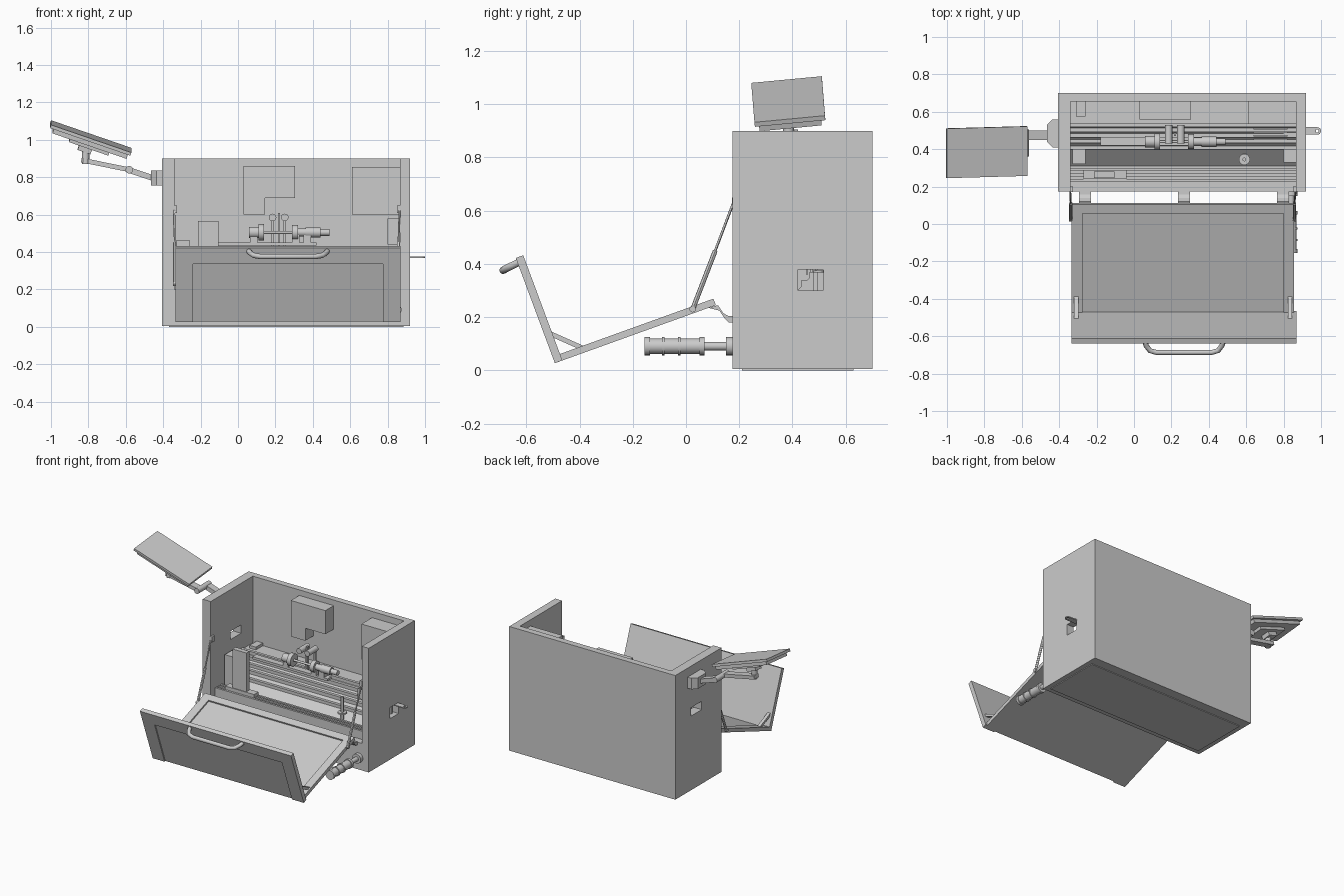
import bpy, bmesh, math
from mathutils import Vector, Matrix

if "Cube" in bpy.data.objects:
    bpy.data.objects.remove(bpy.data.objects["Cube"])


def make(name, bm, smooth=False):
    bmesh.ops.recalc_face_normals(bm, faces=bm.faces)
    me = bpy.data.meshes.new(name)
    bm.to_mesh(me)
    bm.free()
    ob = bpy.data.objects.new(name, me)
    bpy.context.collection.objects.link(ob)
    if smooth:
        bpy.context.view_layer.objects.active = ob
        ob.select_set(True)
        bpy.ops.object.shade_smooth_by_angle()
        ob.select_set(False)
    return ob


def prism(name, pts, a, b, axis='x'):
    """Extrude a profile: yz along x, xz along y, xy along z."""
    bm = bmesh.new()
    at = {'x': lambda p, t: (t, p[0], p[1]), 'y': lambda p, t: (p[0], t, p[1]),
          'z': lambda p, t: (p[0], p[1], t)}[axis]
    r = [[bm.verts.new(at(p, t)) for p in pts] for t in (a, b)]
    n = len(pts)
    bm.faces.new(r[0])
    bm.faces.new(r[1])
    for i in range(n):
        j = (i + 1) % n
        bm.faces.new((r[0][i], r[0][j], r[1][j], r[1][i]))
    return make(name, bm)


def box(name, x0, x1, y0, y1, z0, z1):
    return prism(name, [(x0, y0), (x1, y0), (x1, y1), (x0, y1)], z0, z1, 'z')


def strip(p, q, t):
    """Profile of a slab from p to q, thickness t on its left side."""
    p, q = Vector(p), Vector(q)
    d = (q - p).normalized()
    n = Vector((-d.y, d.x)) * t
    return [p, q, q + n, p + n]


def rod(name, p, q, r, n=20):
    p, q = Vector(p), Vector(q)
    d = q - p
    bm = bmesh.new()
    m = Matrix.Translation((p + q) / 2) @ d.to_track_quat('Z', 'Y').to_matrix().to_4x4()
    bmesh.ops.create_cone(bm, cap_ends=True, segments=n, radius1=r, radius2=r, depth=d.length, matrix=m)
    return make(name, bm, True)


def cut(ob, *dims):
    c = box('hole_cutter', *dims)
    c.hide_render = True
    c.hide_set(True)
    m = ob.modifiers.new('hole', 'BOOLEAN')
    m.operation, m.object, m.solver = 'DIFFERENCE', c, 'EXACT'


# Cabinet shell, open at top and front, with a slanted bed inside
left = box('left_wall', -.405, -.34, .175, .70, .005, .90)
right = box('right_wall', .865, .92, .175, .70, .005, .90)
cut(left, -.5, -.3, .40, .52, .54, .60)
cut(right, .8, 1, .42, .515, .30, .38)
box('back_wall', -.34, .865, .655, .70, .005, .90)
prism('machine_bed', [(.175, .005), (.655, .005), (.655, .42), (.53, .42), (.40, .28), (.31, .20), (.175, .20)], -.34, .865)
box('base_plate', -.37, .885, .21, .63, 0, .005)

# Rails on the bed
for i, y in enumerate((.225, .255, .285)):
    box(f'front_rail_{i}', -.34, .865, y, y + .015, .20, .26)
for i, (y, z) in enumerate(((.41, .30), (.445, .34), (.475, .37), (.505, .405), (.53, .43))):
    box(f'bed_rail_{i}', -.34, .865, y - .012, y + .008, z - .07, z)
for i in range(5):
    y = .45 + .018 * i
    box(f'cover_rib_{i}', .64, .82, y, y + .008, .36, .432)

# Equipment boxes on the inner walls
prism('back_control_box', [(.03, .60), (.145, .60), (.145, .69), (.305, .69), (.305, .86), (.03, .86)], .56, .655, 'y')
box('corner_box', .61, .865, .535, .655, .60, .855)
box('right_motor', .80, .865, .33, .40, .44, .58)
box('left_motor_rear', -.31, -.26, .575, .655, .40, .44)
box('left_motor_front', -.33, -.26, .32, .40, .22, .465)
box('tower_base', -.27, -.04, .24, .29, .26, .285)
box('tool_tower', -.215, -.105, .245, .28, .285, .565)

# Spindle line
Y, Z = .44, .505
for name, a, b, r in (('chuck', .06, .11, .03), ('chuck_nose', .11, .14, .044), ('workpiece', .14, .30, .008),
                      ('tail_centre', .29, .32, .04), ('tail_body', .32, .39, .022),
                      ('tail_sleeve', .36, .44, .027), ('tail_handle', .44, .49, .018)):
    rod(name, (a, Y, Z), (b, Y, Z), r)
box('spindle_bed', -.18, .42, .42, .465, .435, .452)
for i, x in enumerate((.085, .31, .37)):
    box(f'spindle_support_{i}', x - .02, x + .02, .42, .46, .44, .49)
for i, x in enumerate((.185, .25)):
    rod(f'roller_{i}', (x, .43, .585), (x, .53, .585), .02)
    box(f'roller_carrier_{i}', x - .006, x + .006, .51, .53, .41, .585)
box('roller_post', .213, .225, .47, .49, .42, .61)
rod('pedal_post', (.59, .345, .22), (.59, .345, .40), .01)
rod('pedal_foot', (.59, .345, .28), (.59, .345, .29), .03)

# Latch tongue through the right wall opening
arc = [(.98 + .02 * math.cos(t), .4975 + .02 * math.sin(t)) for t in [math.radians(-90 + 20 * i) for i in range(10)]]
tongue = prism('latch_tongue', [(.80, .4775)] + arc + [(.80, .5175)], .368, .375, 'z')
cut(tongue, .973, .987, .49, .505, .3, .4)
box('latch_stem', .87, .885, .478, .495, .30, .37)

# Fold-down door with L-shaped section
A, B, C = (.112, .245), (-.485, .03), (-.632, .425)
prism('door_tray', strip(B, A, .015), -.335, .855)
prism('door_front', strip(B, C, -.022), -.335, .87)
fx = (-.335, -.275), (.80, .855)
for i, (a, b) in enumerate(fx):
    prism(f'tray_side_frame_{i}', strip(B, A, .026), a, b)
prism('tray_top_frame', strip((.064, .228), A, .026), -.335, .855)
up = (Vector(C) - Vector(B)).normalized()
P = Vector(B) + up * .33
for i, (a, b) in enumerate(((-.335, -.24), (.775, .87))):
    prism(f'front_side_frame_{i}', strip(B, C, .008), a, b)
prism('front_top_frame', strip(P, C, .008), -.24, .775)
for i, x in enumerate((-.32, .823)):
    prism(f'door_gusset_{i}', strip((-.39, .075), (-.525, .135), -.018), x, x + .022)

# Door handle
cu = bpy.data.curves.new('door_handle', 'CURVE')
cu.dimensions, cu.bevel_depth, cu.bevel_resolution = '3D', .014, 3
sp = cu.splines.new('POLY')
pts = [(.055, -.62, .41), (.065, -.65, .395), (.085, -.677, .382), (.12, -.687, .376)]
pts += [(.535 - x, y, z) for x, y, z in reversed(pts)]
sp.points.add(len(pts) - 1)
for p, c in zip(sp.points, pts):
    p.co = (*c, 1)
bpy.context.collection.objects.link(bpy.data.objects.new('door_handle', cu))

# Hinges and gas struts
for i, x in enumerate((-.295, .235, .765)):
    prism(f'hinge_{i}', [(.085, .235), (.12, .245), (.14, .215), (.158, .205), (.175, .205), (.175, .18), (.16, .18), (.145, .195), (.125, .225)], x, x + .065)
for i, x in enumerate((-.338, .858)):
    s = .006 if i else -.003
    rod(f'strut_cylinder_{i}', (x, .025, .23), (x, .11, .45), .009, 12)
    rod(f'strut_piston_{i}', (x, .11, .45), (x + s, .178, .63), .005, 12)
    rod(f'strut_pivot_low_{i}', (x - .01, .025, .23), (x + .01, .025, .23), .012, 12)
    box(f'strut_bracket_{i}', x - .008, x + .012, .172, .20, .61, .65)

# Round drain fitting below the door
for name, a, b, r in (('grip', -.155, .07, .029), ('grip_neck', .07, .15, .016), ('grip_flange', .15, .175, .034),
                      ('grip_ring_a', -.155, -.135, .034), ('grip_ring_b', -.09, -.08, .034),
                      ('grip_ring_c', -.03, -.02, .034), ('grip_ring_d', .05, .07, .034)):
    rod(name, (.84, a, .091), (.84, b, .091), r, 24)

# Swivel arm on the left wall
prism('arm_mount', [(-.405, .41), (-.435, .41), (-.465, .44), (-.465, .53), (-.435, .56), (-.405, .56)], .755, .835, 'z')
prism('arm_lower', strip((-.44, .775), (-.59, .825), -.03), .45, .50, 'y')
rod('arm_joint', (-.582, .36, .84), (-.582, .505, .84), .02)
prism('arm_upper', strip((-.57, .825), (-.84, .88), -.025), .37, .42, 'y')
rod('arm_post', (-.815, .385, .87), (-.815, .385, .95), .02)

# Tilted display, built in its own frame
u = Vector((.43, .012, -.148))
v = Vector((0, .265, .025))
n = u.cross(v).normalized()
o = Vector((-1, .245, 1.08))


def slab(name, u0, u1, v0, v1, d0, d1):
    bm = bmesh.new()
    bmesh.ops.create_cube(bm, size=1)
    for w in bm.verts:
        a, b, c = (w.co.x > 0), (w.co.y > 0), (w.co.z > 0)
        w.co = o + u * (u1 if a else u0) + v * (v1 if b else v0) + n * (d1 if c else d0)
    return make(name, bm)


slab('display_panel', 0, 1, 0, 1, -.018, 0)
slab('display_back', .05, .97, .06, .94, -.042, -.018)
slab('display_plate', .27, .76, .25, .75, -.062, -.042)
slab('display_bracket', .40, .56, .40, .65, -.09, -.062)
